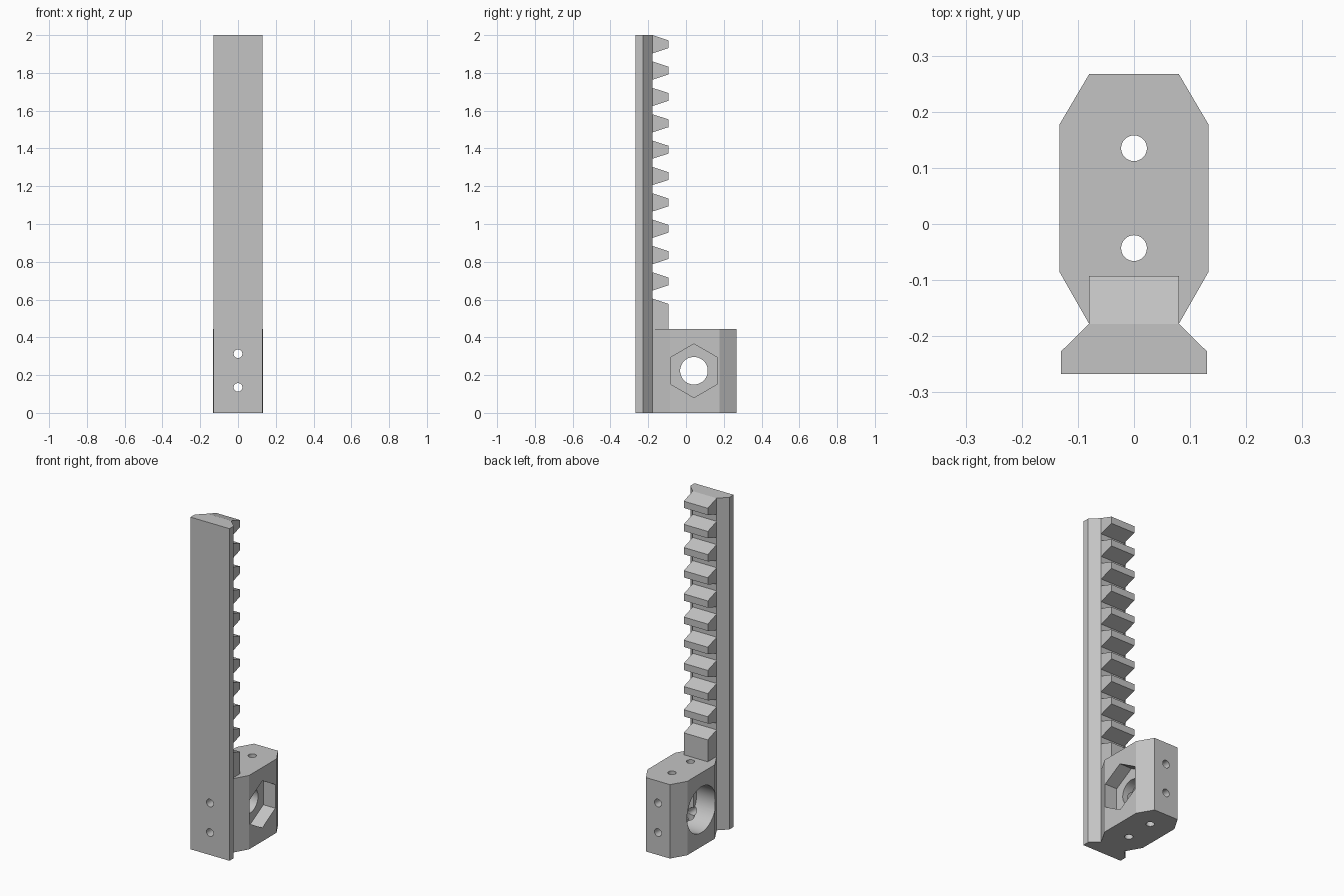
import bpy, bmesh, math
from mathutils import Vector

cube = bpy.data.objects.get("Cube")
if cube:
    bpy.data.objects.remove(cube, do_unlink=True)

grey = bpy.data.materials.new("light_grey")
grey.use_nodes = True
colour = (0.55, 0.55, 0.55, 1)
grey.diffuse_color = colour
grey.node_tree.nodes["Principled BSDF"].inputs["Base Color"].default_value = colour

# Turns profile coordinates (u, v) and depth w into space for each extrusion axis
PLACE = {
    "x": lambda u, v, w: Vector((w, u, v)),
    "y": lambda u, v, w: Vector((u, w, v)),
    "z": lambda u, v, w: Vector((u, v, w)),
}


def add_prism(bm, profile, start, end, axis):
    ends = [[bm.verts.new(PLACE[axis](u, v, w)) for u, v in profile] for w in (start, end)]
    n = len(profile)
    bm.faces.new(ends[0][::-1])
    bm.faces.new(ends[1])
    for i in range(n):
        j = (i + 1) % n
        bm.faces.new((ends[0][i], ends[0][j], ends[1][j], ends[1][i]))


def make_object(name, prisms):
    bm = bmesh.new()
    for prism in prisms:
        add_prism(bm, *prism)
    bmesh.ops.recalc_face_normals(bm, faces=bm.faces)
    mesh = bpy.data.meshes.new(name)
    bm.to_mesh(mesh)
    bm.free()
    mesh.materials.append(grey)
    obj = bpy.data.objects.new(name, mesh)
    bpy.context.collection.objects.link(obj)
    return obj


def ring(cu, cv, radius, sides):
    # First point sits at the top, so a hexagon stands on its corner
    return [(cu + radius * math.sin(math.tau * i / sides),
             cv + radius * math.cos(math.tau * i / sides)) for i in range(sides)]


def mirrored(half):
    return half + [(-x, y) for x, y in reversed(half)]


def cut(obj, cutters):
    bpy.context.view_layer.objects.active = obj
    for prism in cutters:
        cutter = make_object("cutter", [prism])
        cutter.hide_render = True
        mod = obj.modifiers.new("cut", "BOOLEAN")
        mod.operation = "DIFFERENCE"
        mod.solver = "EXACT"
        mod.object = cutter
        bpy.ops.object.modifier_apply(modifier=mod.name)
        bpy.data.objects.remove(cutter, do_unlink=True)


def smooth(obj):
    bpy.ops.object.select_all(action="DESELECT")
    obj.select_set(True)
    bpy.context.view_layer.objects.active = obj
    bpy.ops.object.shade_smooth_by_angle(angle=math.radians(25))


NECK = 0.08
ROOT_Y, TIP_Y = -0.178, -0.093
BLOCK_TOP = 0.445
AXLE = (0.042, 0.223)

# Dovetail rail
rail_profile = mirrored([(0.13, -0.267), (0.13, -0.227), (NECK, ROOT_Y)])
rail = make_object("dovetail_rail", [(rail_profile, 0, 2, "z")])

# Rack teeth, the lowest one running down to the block
teeth = []
for i in range(10):
    top = 2 - i * 0.1395
    teeth.append(([(ROOT_Y, top), (TIP_Y, top - 0.028),
                   (TIP_Y, top - 0.069), (ROOT_Y, top - 0.097)], -NECK, NECK, "x"))
teeth.append(([(ROOT_Y, 0.605), (TIP_Y, 0.577), (TIP_Y, BLOCK_TOP), (ROOT_Y, BLOCK_TOP)],
              -NECK, NECK, "x"))
make_object("rack_teeth", teeth)

# Mounting block with chamfered corners
block_profile = mirrored([(NECK, ROOT_Y), (0.133, -0.085), (0.133, 0.177), (NECK, 0.267)])
block = make_object("mounting_block", [(block_profile, 0, BLOCK_TOP, "z")])

# Screw holes front to back and top to bottom
front_holes = [(ring(0, z, 0.023, 32), -0.4, 0.4, "y") for z in (0.135, 0.313)]
upright_holes = [(ring(0, y, 0.023, 32), -0.1, 0.6, "z") for y in (-0.043, 0.135)]

# Axle hole with a hexagonal pocket on one side and a round one on the other
axle_cuts = [
    (ring(*AXLE, 0.142, 6), 0.053, 0.3, "x"),
    (ring(*AXLE, 0.138, 64), -0.3, -0.003, "x"),
    (ring(*AXLE, 0.073, 48), -0.3, 0.3, "x"),
]

cut(rail, front_holes)
cut(block, axle_cuts + front_holes + upright_holes)
smooth(rail)
smooth(block)
